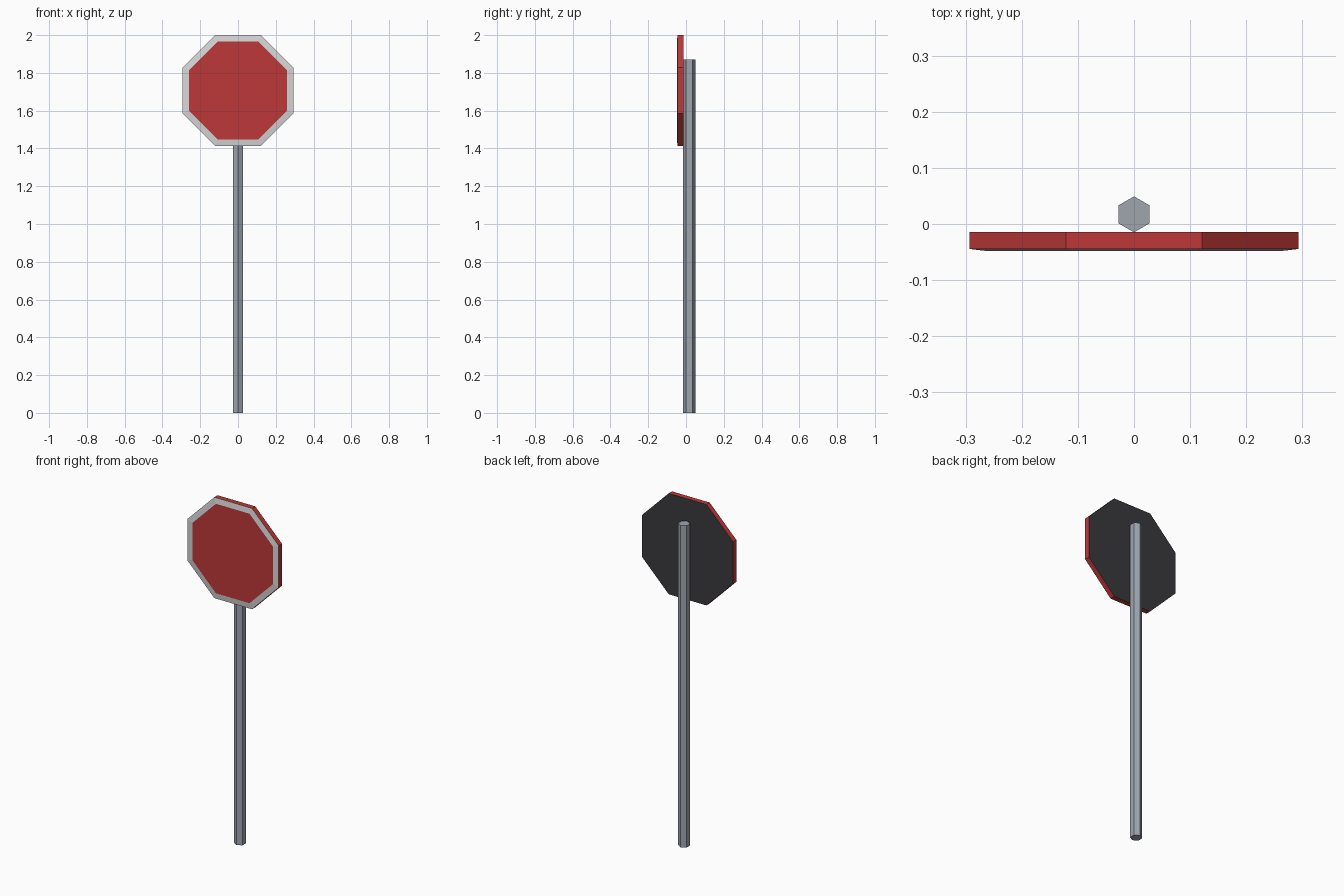
import bpy, bmesh, math
from mathutils import Matrix, Vector

if "Cube" in bpy.data.objects:
    bpy.data.objects.remove(bpy.data.objects["Cube"])


def material(name, rgb):
    m = bpy.data.materials.new(name)
    m.diffuse_color = (*rgb, 1)
    m.use_nodes = True
    m.node_tree.nodes["Principled BSDF"].inputs["Base Color"].default_value = m.diffuse_color
    return m


red = material("sign red", (0.51, 0.04, 0.04))
white = material("rim white", (0.68, 0.68, 0.68))
dark = material("back dark grey", (0.042, 0.042, 0.047))
steel = material("post grey", (0.35, 0.38, 0.43))


def finish(name, bm, mats):
    bmesh.ops.recalc_face_normals(bm, faces=bm.faces)
    me = bpy.data.meshes.new(name)
    bm.to_mesh(me)
    bm.free()
    for m in mats:
        me.materials.append(m)
    ob = bpy.data.objects.new(name, me)
    bpy.context.collection.objects.link(ob)


# Hexagonal post, corners facing front and back
bm = bmesh.new()
H, R = 1.87, 0.032
bmesh.ops.create_cone(bm, cap_ends=True, segments=6, radius1=R, radius2=R, depth=H)
if max(v.co.y for v in bm.verts) < R - 0.001:
    bmesh.ops.rotate(bm, verts=bm.verts, matrix=Matrix.Rotation(math.radians(30), 3, 'Z'))
bmesh.ops.translate(bm, verts=bm.verts, vec=(0, 0.0172, H / 2))
finish("post", bm, [steel])

# Octagonal sign plate: straight wall, then a shallow sloping rim to the front face
CZ, A = 1.707, 0.293
bm = bmesh.new()
rings = []
for apothem, y in ((A, -0.0142), (A, -0.0445), (0.26, -0.0485)):
    r = apothem / math.cos(math.pi / 8)
    angles = [math.pi / 8 + i * math.pi / 4 for i in range(8)]
    rings.append([bm.verts.new((r * math.cos(a), y, CZ + r * math.sin(a))) for a in angles])
bm.faces.new(rings[0]).material_index = 2       # back
bm.faces.new(rings[2]).material_index = 0       # front
for k in range(2):                              # wall, then rim
    for i in range(8):
        j = (i + 1) % 8
        f = bm.faces.new((rings[k][i], rings[k][j], rings[k + 1][j], rings[k + 1][i]))
        f.material_index = k
finish("sign_plate", bm, [red, white, dark])
